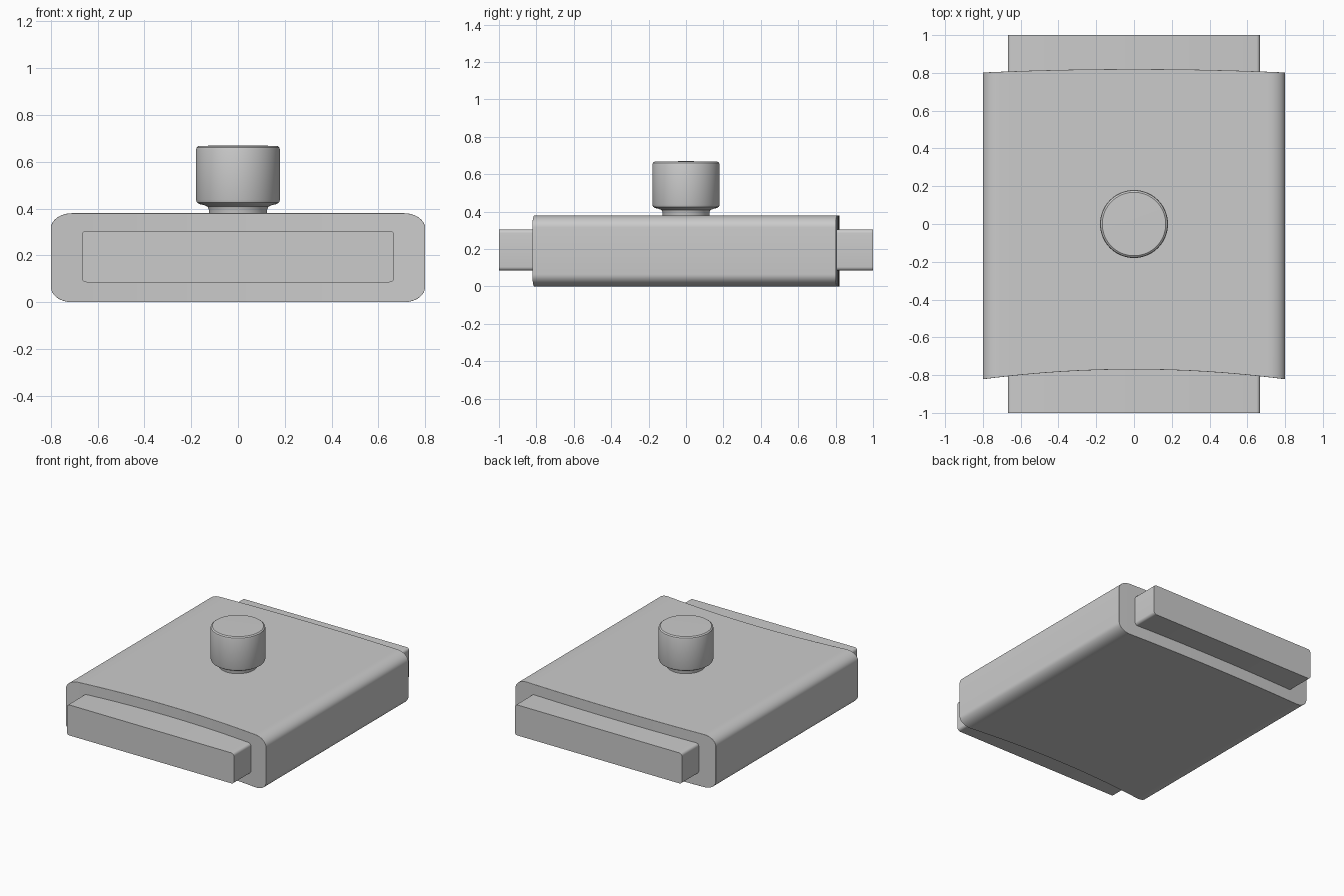
import bpy, bmesh, math

cube = bpy.data.objects.get("Cube")
if cube:
    bpy.data.objects.remove(cube, do_unlink=True)


def add_object(name, bm):
    bmesh.ops.recalc_face_normals(bm, faces=bm.faces)
    mesh = bpy.data.meshes.new(name)
    bm.to_mesh(mesh)
    bm.free()
    obj = bpy.data.objects.new(name, mesh)
    bpy.context.collection.objects.link(obj)
    return obj


def add_bevel(obj, width, segments, angle=50):
    mod = obj.modifiers.new("Bevel", "BEVEL")
    mod.width = width
    mod.segments = segments
    mod.limit_method = "ANGLE"
    mod.angle_limit = math.radians(angle)


def smooth(obj):
    bpy.ops.object.select_all(action="DESELECT")
    obj.select_set(True)
    bpy.context.view_layer.objects.active = obj
    bpy.ops.object.shade_smooth_by_angle(angle=math.radians(35))


# Body: rounded section with a hollow front end and a bowed back end
half_width, height = 0.8, 0.38
corner_x, corner_z = 0.09, 0.065
flat = half_width - corner_x
steps, spans = 10, 24

right = []
for i in range(steps + 1):
    a = math.pi / 2 * (1 - i / steps)
    right.append((flat + corner_x * math.cos(a), corner_z * (1 - math.sin(a))))
middle = [(-flat + 2 * flat * i / spans, 0) for i in range(1, spans)]
columns = [(-x, inset) for x, inset in reversed(right)] + middle + right

bm = bmesh.new()
rings = []
for x, inset in columns:
    t = (x / half_width) ** 2
    front, back = -0.77 - 0.052 * t, 0.82 - 0.018 * t
    corners = [(front, inset), (back, inset),
               (back, height - inset), (front, height - inset)]
    rings.append([bm.verts.new((x, y, z)) for y, z in corners])
for a, b in zip(rings, rings[1:]):
    for k in range(4):
        n = (k + 1) % 4
        bm.faces.new((a[k], a[n], b[n], b[k]))
bm.faces.new(rings[0])
bm.faces.new(rings[-1])
body = add_object("body", bm)
add_bevel(body, 0.012, 3)
smooth(body)

# Bar passing through the body, rounded along its length only
bm = bmesh.new()
bmesh.ops.create_cube(bm, size=1)
for v in bm.verts:
    v.co = (v.co.x * 1.335, v.co.y * 2, 0.195 + v.co.z * 0.22)
long_edges = [e for e in bm.edges
              if abs(e.verts[0].co.y - e.verts[1].co.y) > 1]
bmesh.ops.bevel(bm, geom=long_edges, offset=0.02, segments=5,
                profile=0.5, affect="EDGES")
bar = add_object("sliding_bar", bm)
smooth(bar)

# Knob with a narrow neck, turned from a profile
profile = [(0, 0.36), (0.125, 0.36), (0.125, 0.395), (0.13, 0.408),
           (0.145, 0.415), (0.165, 0.419), (0.176, 0.426), (0.18, 0.438),
           (0.18, 0.65), (0.177, 0.661), (0.168, 0.668), (0, 0.67)]
bm = bmesh.new()
verts = [bm.verts.new((r, 0, z)) for r, z in profile]
edges = [bm.edges.new(pair) for pair in zip(verts, verts[1:])]
bmesh.ops.spin(bm, geom=verts + edges, cent=(0, 0, 0), axis=(0, 0, 1),
               angle=math.tau, steps=64, use_duplicate=False)
bmesh.ops.remove_doubles(bm, verts=bm.verts, dist=0.0005)
knob = add_object("knob", bm)
smooth(knob)
